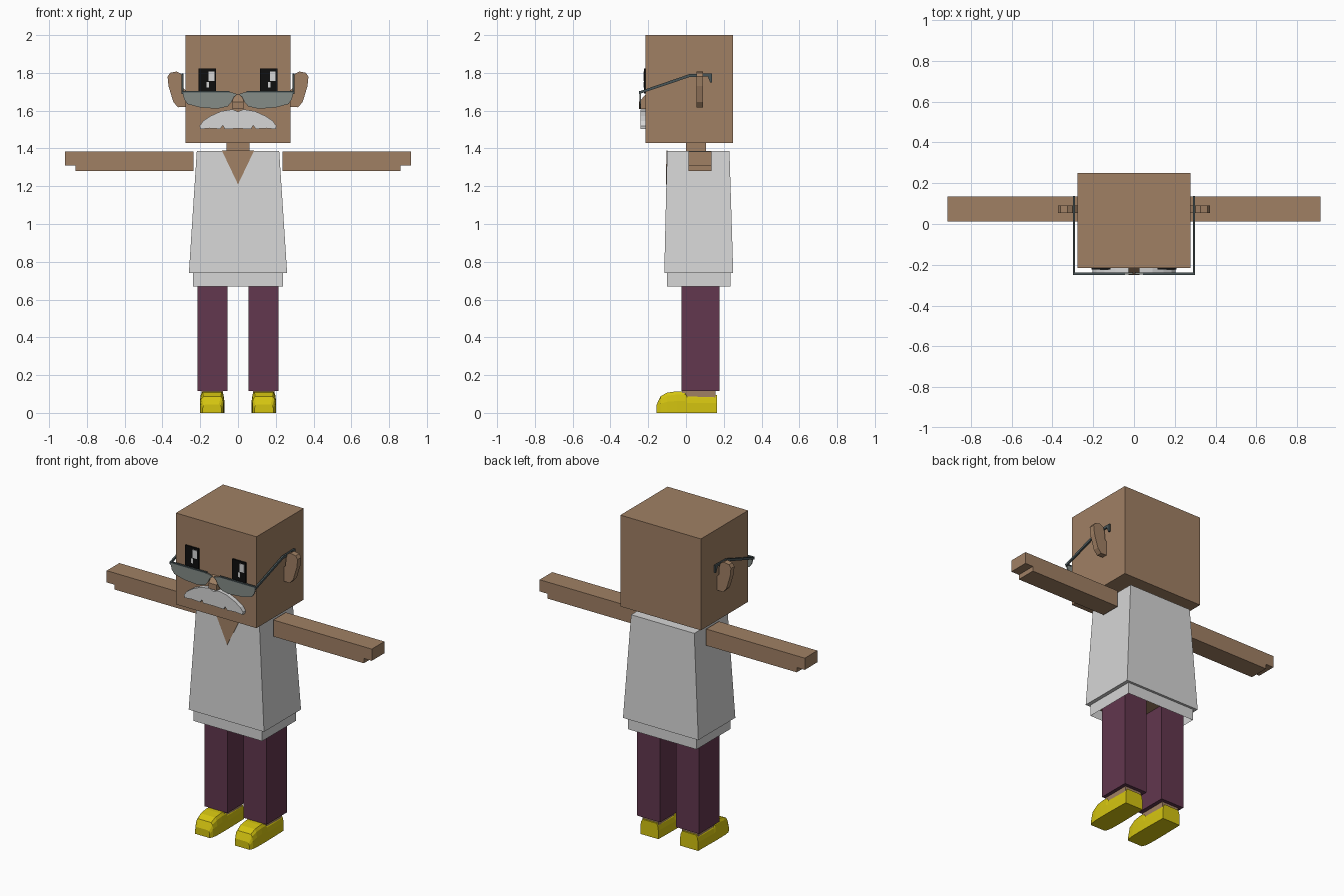
import bpy, bmesh

cube = bpy.data.objects.get("Cube")
if cube:
    bpy.data.objects.remove(cube)


def material(name, rgb):
    # sRGB 0-255 to linear
    lin = [(c / 255 / 12.92) if c < 11 else ((c / 255 + 0.055) / 1.055) ** 2.4 for c in rgb]
    m = bpy.data.materials.new(name)
    m.use_nodes = True
    m.diffuse_color = (*lin, 1)
    m.node_tree.nodes["Principled BSDF"].inputs["Base Color"].default_value = (*lin, 1)
    return m


SKIN = material("skin brown", (160, 128, 100))
WHITE = material("cloth white", (214, 214, 214))
PURPLE = material("trouser plum", (98, 55, 78))
YELLOW = material("shoe yellow", (212, 196, 16))
BLACK = material("eye black", (14, 14, 14))
LENS = material("lens grey", (133, 140, 135))
FRAME = material("frame grey", (74, 86, 88))


def loft(name, rings, mat, open_end=False):
    """Skin a list of equal-length point rings and cap the ends."""
    bm = bmesh.new()
    loops = [[bm.verts.new(p) for p in ring] for ring in rings]
    n = len(loops[0])
    for a, b in zip(loops, loops[1:]):
        for i in range(n):
            j = (i + 1) % n
            bm.faces.new((a[i], a[j], b[j], b[i]))
    if not open_end:
        bm.faces.new(loops[0])
    bm.faces.new(loops[-1])
    bmesh.ops.recalc_face_normals(bm, faces=bm.faces)
    mesh = bpy.data.meshes.new(name)
    bm.to_mesh(mesh)
    bm.free()
    mesh.materials.append(mat)
    ob = bpy.data.objects.new(name, mesh)
    bpy.context.collection.objects.link(ob)
    return ob


def rect(x0, x1, y0, y1, z):
    return [(x0, y0, z), (x1, y0, z), (x1, y1, z), (x0, y1, z)]


def box(name, x, y, z, mat, **kw):
    return loft(name, [rect(*x, *y, z[0]), rect(*x, *y, z[1])], mat, **kw)


def prism_y(name, pts, y0, y1, mat):
    """Extrude an x-z outline along y."""
    return loft(name, [[(x, y, z) for x, z in pts] for y in (y0, y1)], mat)


def prism_x(name, pts, x0, x1, mat):
    """Extrude a y-z outline along x."""
    return loft(name, [[(x, y, z) for y, z in pts] for x in (x0, x1)], mat)


# Head, neck and nose
box("head", (-0.278, 0.278), (-0.215, 0.25), (1.43, 2), SKIN)
box("neck", (-0.062, 0.062), (0, 0.105), (1.36, 1.44), SKIN)
prism_x("nose", [(-0.21, 1.69), (-0.25, 1.645), (-0.25, 1.61), (-0.21, 1.61)], -0.028, 0.028, SKIN)

# Shirt with open hem, body underside and neckline
loft("shirt", [rect(-0.26, 0.26, -0.115, 0.25, 0.74),
               rect(-0.218, 0.218, -0.1, 0.23, 1.387)], WHITE)
box("shirt_hem", (-0.237, 0.237), (-0.1, 0.235), (0.67, 0.745), WHITE, open_end=True)
box("body_underside", (-0.225, 0.225), (-0.09, 0.225), (0.725, 0.735), SKIN)
loft("neckline", [[(-0.085, y, 1.388), (0.085, y, 1.388), (0, y - 0.004, 1.21)]
                  for y in (-0.098, -0.103)], SKIN)

# Moustache outline, right half then mirrored
half = [(0.03, 1.607), (0.09, 1.597), (0.145, 1.572), (0.185, 1.545), (0.203, 1.52),
        (0.2, 1.502), (0.15, 1.507), (0.095, 1.503), (0.08, 1.522), (0.07, 1.503)]
outline = [(0, 1.595)] + half + [(0, 1.505)] + [(-x, z) for x, z in reversed(half)]
prism_y("moustache", outline, -0.242, -0.21, WHITE)

EAR = [(0.27, 1.64), (0.278, 1.62), (0.318, 1.618), (0.342, 1.645), (0.368, 1.73), (0.373, 1.78),
       (0.36, 1.8), (0.325, 1.807), (0.302, 1.795), (0.292, 1.765), (0.29, 1.72), (0.27, 1.7)]
GLASS = [(0.004, 1.688), (0.045, 1.7), (0.295, 1.7), (0.285, 1.66), (0.268, 1.635),
         (0.2, 1.617), (0.11, 1.61), (0.055, 1.622), (0.035, 1.645), (0.022, 1.672)]
TEMPLE = [(-0.248, 1.688), (0.02, 1.778), (0.115, 1.782), (0.128, 1.75), (0.138, 1.75),
          (0.138, 1.797), (0.02, 1.794), (-0.248, 1.702)]
# Shoe sections: y, half width, height
SHOE = [(0.165, 0.062, 0.095), (0.005, 0.065, 0.095), (-0.005, 0.065, 0.114), (-0.05, 0.065, 0.114),
        (-0.1, 0.064, 0.107), (-0.135, 0.06, 0.088), (-0.155, 0.05, 0.045)]

for side, s in (("left", 1), ("right", -1)):
    def span(a, b):
        return sorted((s * a, s * b))

    # Ear and glasses
    prism_y(side + "_ear", [(s * x, z) for x, z in EAR], 0.055, 0.09, SKIN)
    prism_y(side + "_lens", [(s * x, z) for x, z in GLASS], -0.247, -0.239, LENS)
    prism_x(side + "_temple", TEMPLE, s * 0.289, s * 0.299, FRAME)
    box(side + "_lens_rim", span(0.045, 0.299), (-0.249, -0.237), (1.697, 1.704), FRAME)

    # Eye with two highlights on the same side of each
    ex = s * 0.1625
    box(side + "_eye", (ex - 0.047, ex + 0.047), (-0.223, -0.214), (1.69, 1.822), BLACK)
    box(side + "_eye_highlight", (ex + 0.007, ex + 0.037), (-0.226, -0.222), (1.757, 1.808), WHITE)
    box(side + "_eye_glint", (ex - 0.003, ex + 0.009), (-0.226, -0.222), (1.722, 1.752), WHITE)

    # Arm with a notch under the fingertips
    prism_y(side + "_arm", [(s * x, z) for x, z in
                            [(0.235, 1.28), (0.86, 1.28), (0.86, 1.31), (0.915, 1.31),
                             (0.915, 1.383), (0.235, 1.383)]], 0.012, 0.136, SKIN)

    # Leg, ankle and shoe
    box(side + "_leg", span(0.055, 0.215), (-0.025, 0.177), (0.115, 0.73), PURPLE)
    box(side + "_ankle", span(0.08, 0.193), (-0.02, 0.155), (0.08, 0.12), SKIN)
    cx = s * 0.137
    rings = []
    for y, w, h in SHOE:
        section = [(w, 0), (w, h * 0.55), (w - 0.005, h * 0.85), (w - 0.014, h)]
        rings.append([(cx + x, y, z) for x, z in section]
                     + [(cx - x, y, z) for x, z in reversed(section)])
    loft(side + "_shoe", rings, YELLOW)
